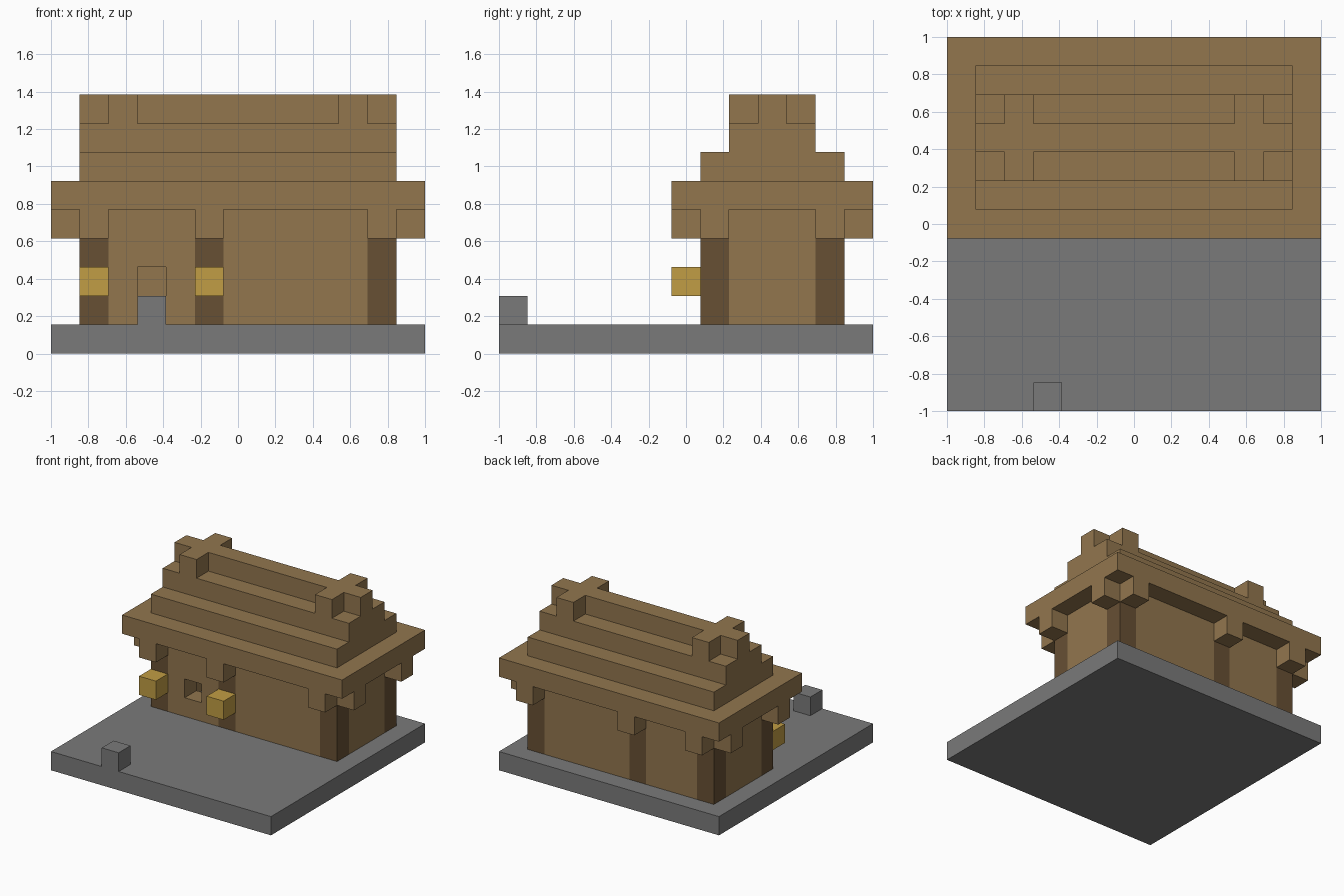
import bpy, bmesh
from mathutils import Matrix, Vector

if "Cube" in bpy.data.objects:
    bpy.data.objects.remove(bpy.data.objects["Cube"], do_unlink=True)

GRID = 13              # the plot is 13 cells wide
CELL = 2 / GRID


def material(name, r, g, b):
    m = bpy.data.materials.new(name)
    m.use_nodes = True
    m.diffuse_color = (r, g, b, 1)
    m.node_tree.nodes["Principled BSDF"].inputs["Base Color"].default_value = (r, g, b, 1)
    return m


planks = material("light wood", .287, .181, .076)
timber = material("dark wood", .136, .080, .034)
stone = material("grey stone", .195, .195, .195)
glow = material("lantern gold", .533, .337, .058)


def box(name, mat, x, y, z):
    """Box spanning the (start, end) cell ranges on each axis."""
    spans = (x, y, z)
    size = [(b - a) * CELL for a, b in spans]
    mid = Vector([(a + b) / 2 * CELL for a, b in spans]) - Vector((1, 1, 0))
    bm = bmesh.new()
    bmesh.ops.create_cube(bm, size=1, matrix=Matrix.Translation(mid) @ Matrix.Diagonal((*size, 1)))
    mesh = bpy.data.meshes.new(name)
    bm.to_mesh(mesh)
    bm.free()
    mesh.materials.append(mat)
    ob = bpy.data.objects.new(name, mesh)
    bpy.context.collection.objects.link(ob)
    return ob


def cell(i):
    return (i, i + 1)


LEFT, MIDDLE, RIGHT = 1, 5, 11    # pillar columns
FRONT, BACK = 7, 11               # pillar rows
WALL = (1, 4)                     # wall height

# Ground slab and the small stone at its front edge
box("ground_slab", stone, (0, GRID), (0, GRID), (0, 1))
box("path_stone", stone, cell(3), cell(0), cell(1))

# Pillars, and brackets reaching out from their tops
for row, out in ((FRONT, -1), (BACK, 1)):
    for col in (LEFT, MIDDLE, RIGHT):
        box("pillar", timber, cell(col), cell(row), WALL)
        box("eave_bracket", planks, cell(col), cell(row + out), cell(4))
    for col in (LEFT - 1, RIGHT + 1):
        box("side_bracket", planks, cell(col), cell(row), cell(4))

# Plank walls between the pillars
box("back_wall_wide", planks, (MIDDLE + 1, RIGHT), cell(BACK), WALL)
box("back_wall_narrow", planks, (LEFT + 1, MIDDLE), cell(BACK), WALL)
box("front_wall_wide", planks, (MIDDLE + 1, RIGHT), cell(FRONT), WALL)
for col in (LEFT, RIGHT):
    box("side_wall", planks, cell(col), (FRONT + 1, BACK), WALL)

# Front wall around the small window
box("window_wall_left", planks, cell(2), cell(FRONT), WALL)
box("window_wall_right", planks, cell(4), cell(FRONT), WALL)
box("window_sill", planks, cell(3), cell(FRONT), cell(1))
box("window_lintel", planks, cell(3), cell(FRONT), cell(3))

# Lanterns on the front pillars
for col in (LEFT, MIDDLE):
    box("lantern", glow, cell(col), cell(FRONT - 1), cell(2))

# Wall plate and stepped roof
box("wall_plate", planks, (1, 12), (7, 12), cell(4))
box("roof_eaves", planks, (0, 13), (6, 13), cell(5))
box("roof_lower_step", planks, (1, 12), (7, 12), cell(6))
box("roof_upper_step", planks, (1, 12), (8, 11), cell(7))
box("roof_ridge", planks, (1, 12), cell(9), cell(8))
for col in (2, 10):
    for row in (8, 10):
        box("ridge_cross_arm", planks, cell(col), cell(row), cell(8))
